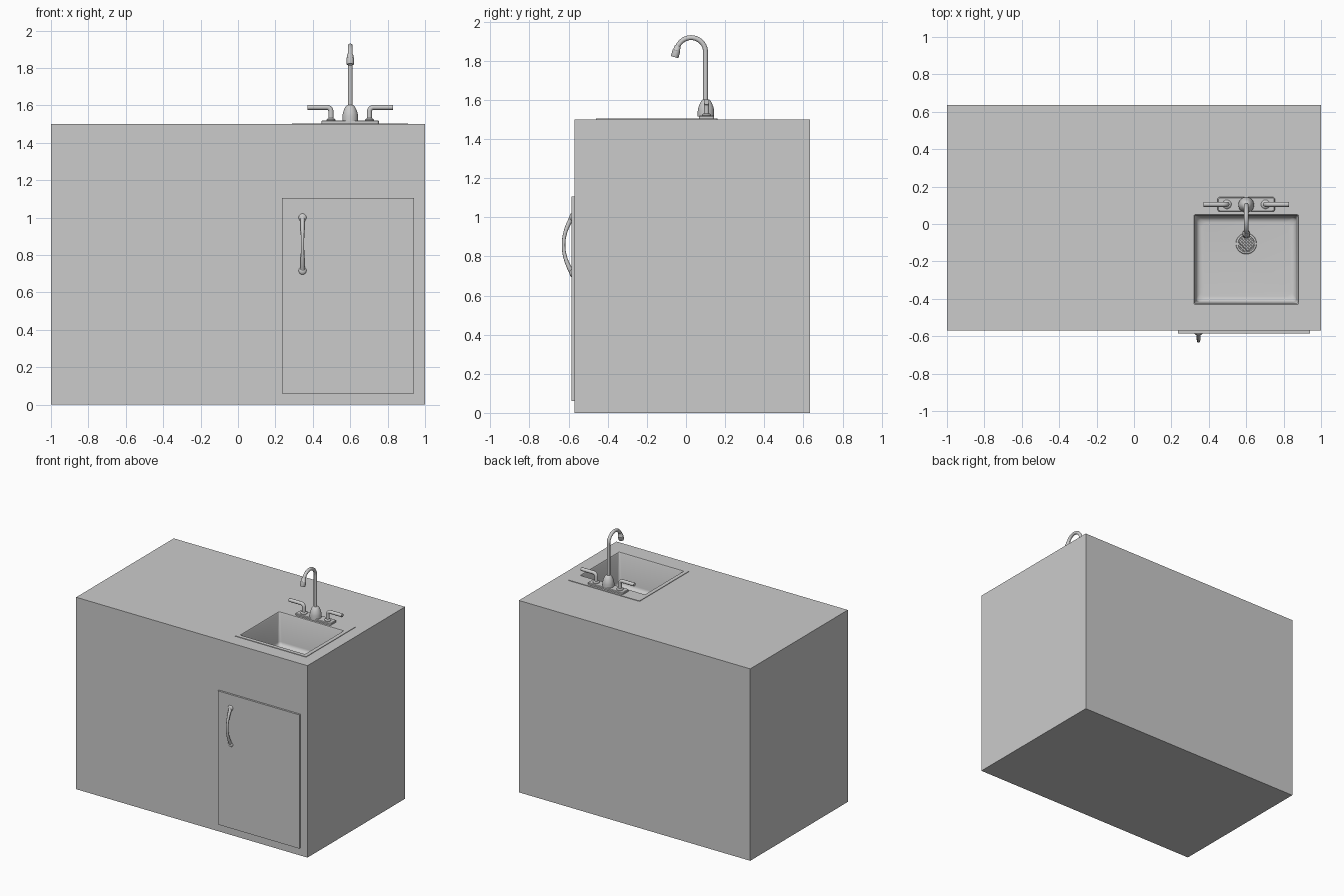
import bpy, bmesh
from math import sin, cos, pi, radians
from mathutils import Vector

if "Cube" in bpy.data.objects:
    bpy.data.objects.remove(bpy.data.objects["Cube"])


def finish(name, bm, smooth=True):
    me = bpy.data.meshes.new(name)
    bm.to_mesh(me)
    bm.free()
    ob = bpy.data.objects.new(name, me)
    bpy.context.collection.objects.link(ob)
    if smooth:
        shade(ob)
    return ob


def shade(ob):
    bpy.ops.object.select_all(action='DESELECT')
    ob.select_set(True)
    bpy.context.view_layer.objects.active = ob
    bpy.ops.object.shade_smooth_by_angle(angle=radians(35))


def box(name, lo, hi):
    bm = bmesh.new()
    bmesh.ops.create_cube(bm, size=1)
    for v in bm.verts:
        v.co = [lo[i] + (v.co[i] + 0.5) * (hi[i] - lo[i]) for i in range(3)]
    return finish(name, bm, False)


def loft(name, rings, cap_start=False, cap_end=True):
    bm = bmesh.new()
    loops = [[bm.verts.new(p) for p in r] for r in rings]
    for a, b in zip(loops, loops[1:]):
        n = len(a)
        for i in range(n):
            bm.faces.new((a[i], a[(i + 1) % n], b[(i + 1) % n], b[i]))
    if cap_start:
        bm.faces.new(loops[0][::-1])
    if cap_end:
        bm.faces.new(loops[-1])
    return finish(name, bm)


def rounded_rect(x0, x1, y0, y1, r, z, seg=5):
    corners = [(x1 - r, y1 - r), (x0 + r, y1 - r), (x0 + r, y0 + r), (x1 - r, y0 + r)]
    return [(cx + r * cos((k + i / seg) * pi / 2), cy + r * sin((k + i / seg) * pi / 2), z)
            for k, (cx, cy) in enumerate(corners) for i in range(seg + 1)]


def lathe(name, profile, loc, seg=32):
    rings = [[(r * cos(2 * pi * i / seg), r * sin(2 * pi * i / seg), z) for i in range(seg)]
             for r, z in profile]
    ob = loft(name, rings, cap_start=True)
    ob.location = loc
    return ob


def tube(name, pts, radii):
    cu = bpy.data.curves.new(name, 'CURVE')
    cu.dimensions = '3D'
    cu.bevel_depth = 1
    cu.bevel_resolution = 4
    cu.use_fill_caps = True
    sp = cu.splines.new('POLY')
    sp.points.add(len(pts) - 1)
    for i, (p, co) in enumerate(zip(sp.points, pts)):
        p.co = (*co, 1)
        p.radius = radii[i] if isinstance(radii, list) else radii
    ob = bpy.data.objects.new(name, cu)
    bpy.context.collection.objects.link(ob)
    bpy.ops.object.select_all(action='DESELECT')
    ob.select_set(True)
    bpy.context.view_layer.objects.active = ob
    bpy.ops.object.convert(target='MESH')
    shade(ob)
    return ob


# Cabinet with a rectangular opening in its top for the basin
X0, X1, Y0, Y1, TOP = 0.32, 0.88, -0.43, 0.05, 1.5
cab = box("cabinet", (-1, -0.57, 0), (1, 0.635, TOP))
bm = bmesh.new()
bm.from_mesh(cab.data)
top = max(bm.faces, key=lambda f: f.calc_center_median().z)
outer = sorted((v for v in top.verts), key=lambda v: (v.co.y, v.co.x * (1 if v.co.y < 0 else -1)))
bm.faces.remove(top)
e = 0.004
inner = [bm.verts.new(p) for p in ((X0 - e, Y0 - e, TOP), (X1 + e, Y0 - e, TOP),
                                   (X1 + e, Y1 + e, TOP), (X0 - e, Y1 + e, TOP))]
for i in range(4):
    j = (i + 1) % 4
    bm.faces.new((outer[i], outer[j], inner[j], inner[i]))
bm.to_mesh(cab.data)
bm.free()

# Door
box("door", (0.235, -0.585, 0.06), (0.94, -0.569, 1.105))

# Sink: thin rim, walls and rounded floor in one sheet
DEPTH = 0.25
floor = TOP - DEPTH


def basin_ring(inset, r, z):
    return rounded_rect(X0 + inset, X1 - inset, Y0 + inset, Y1 - inset, r, z)


rings = [rounded_rect(0.29, 0.91, -0.46, 0.16, 0.01, z) for z in (TOP, TOP + 0.004)]
rings += [basin_ring(0, 0.008, TOP + 0.004), basin_ring(0.004, 0.01, TOP - 0.004)]
rings += [basin_ring(0.012 + 0.03 * (1 - cos(a)), 0.02 + 0.012 * (1 - cos(a)),
                     floor + 0.03 * (1 - sin(a)))
          for a in (i * pi / 10 for i in range(6))]
loft("sink_basin", rings)

# Drain ring with a crossed-bar strainer
DX, DY = 0.6, -0.105
lathe("drain_ring", [(0.056, 0), (0.054, 0.004), (0.045, 0.005), (0.043, 0.001)], (DX, DY, floor))
for d in (1, -1):
    for k in range(-3, 4):
        off = k * 0.0115
        half = (0.044 ** 2 - off ** 2) ** 0.5
        along = Vector((1, d, 0)).normalized()
        mid = Vector((DX, DY, floor + 0.003)) + off * Vector((-along.y, along.x, 0))
        tube("strainer_bar", [mid - half * along, mid + half * along], 0.002)

# Faucet base plate
FX, FY = 0.6, 0.105
P = TOP + 0.003


def plate_ring(inset, z):
    return rounded_rect(0.447 + inset, 0.753 - inset, 0.066 + inset, 0.144 - inset, 0.012, z)


loft("faucet_plate", [plate_ring(0, P), plate_ring(0, P + 0.012), plate_ring(0.004, P + 0.016)],
     cap_start=True)

# Faucet body
lathe("faucet_body", [(0.042, 0), (0.042, 0.028), (0.039, 0.045), (0.033, 0.062),
                      (0.025, 0.078), (0.018, 0.085), (0.013, 0.088)], (FX, FY - 0.003, P + 0.012))

# Gooseneck spout
SY, R, CZ = 0.100, 0.074, 1.844
CY = SY - R
path = [(FX, SY, P + 0.05), (FX, SY, 1.7)]
sweep = radians(164)
path += [(FX, CY + R * cos(sweep * i / 20), CZ + R * sin(sweep * i / 20)) for i in range(21)]
tube("spout", path, 0.0125)

# Spout head, tilted to follow the end of the spout
head = lathe("spout_head", [(0.013, 0.012), (0.016, 0.008), (0.017, -0.008), (0.020, -0.012),
                            (0.020, -0.044), (0.018, -0.048), (0.014, -0.048), (0.013, -0.042)],
             path[-1])
head.rotation_euler = (radians(-16), 0, 0)
bm = bmesh.new()
bm.from_mesh(head.data)
bmesh.ops.recalc_face_normals(bm, faces=bm.faces)
bm.to_mesh(head.data)
bm.free()

# Lever handles, mirrored about the spout
for s, side in ((-1, "left"), (1, "right")):
    hx = FX + s * 0.103
    bend = 0.022
    pts = [(hx, FY, P + 0.01), (hx, FY, 1.589 - bend)]
    pts += [(hx + s * bend * (1 - cos(a)), FY, 1.589 - bend + bend * sin(a))
            for a in (i * pi / 12 for i in range(1, 7))]
    pts.append((FX + s * 0.229, FY, 1.589))
    tube(side + "_lever", pts, 0.0135)
    lathe(side + "_lever_collar", [(0.024, 0), (0.024, 0.006), (0.018, 0.012), (0.014, 0.014)],
          (hx, FY, P + 0.014))

# Bowed door handle with rounded feet
HX, ZM, HALF = 0.345, 0.858, 0.142
ts = [i / 10 - 1 for i in range(21)]
pts = [(HX, -0.582 - 0.044 * (1 - t * t), ZM + HALF * t) for t in ts]
tube("door_handle", pts, [0.009 + 0.004 * t * t for t in ts])
for s, end in ((1, "top"), (-1, "bottom")):
    bm = bmesh.new()
    bmesh.ops.create_uvsphere(bm, u_segments=24, v_segments=12, radius=0.021)
    foot = finish("handle_" + end + "_foot", bm)
    foot.location = (HX, -0.584, ZM + s * HALF)
    foot.scale = (1, 0.55, 1)
